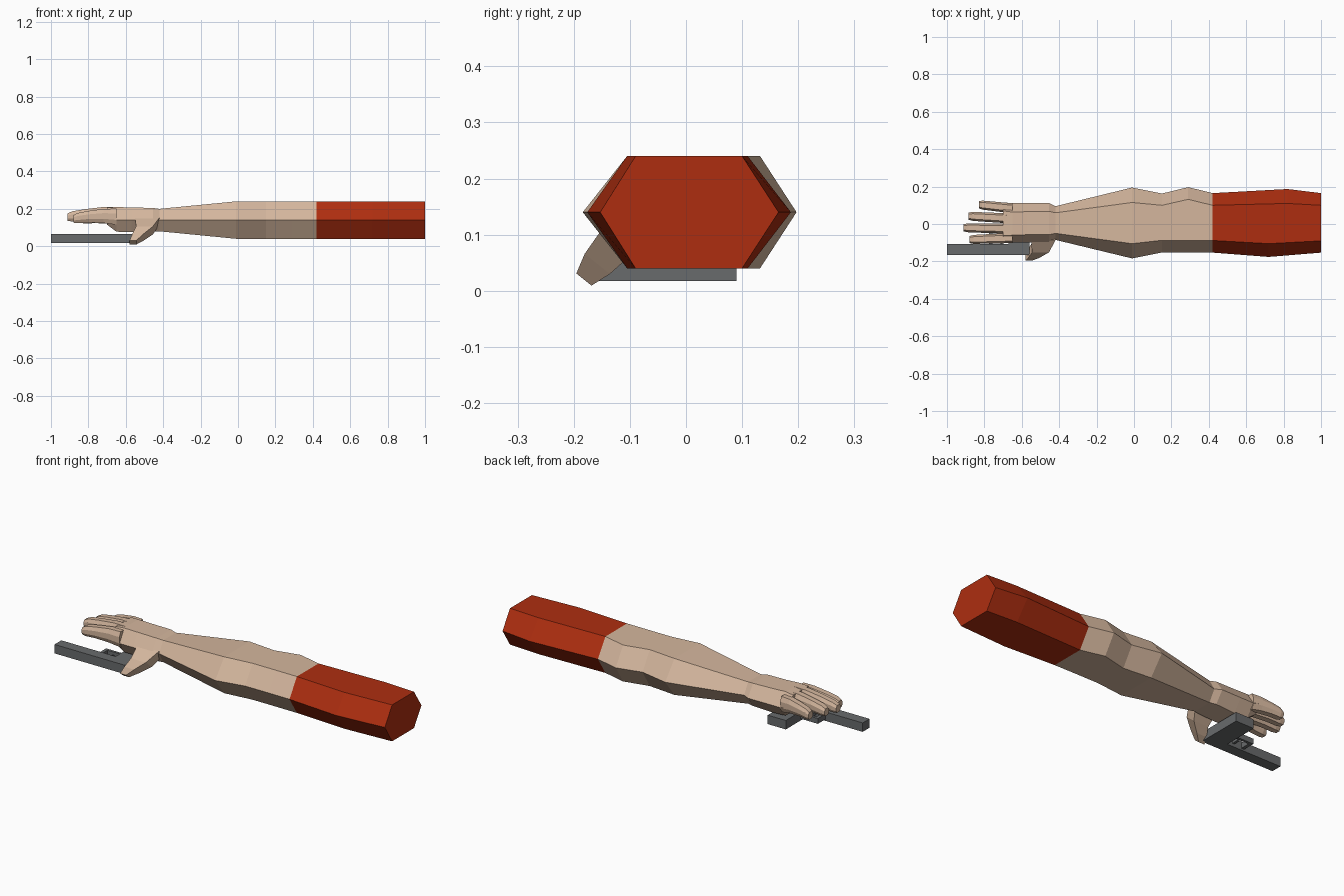
import bpy, bmesh
from mathutils import Vector

if "Cube" in bpy.data.objects:
    bpy.data.objects.remove(bpy.data.objects["Cube"])


def material(name, rgb):
    m = bpy.data.materials.new(name)
    m.diffuse_color = (*rgb, 1)
    m.use_nodes = True
    m.node_tree.nodes["Principled BSDF"].inputs["Base Color"].default_value = m.diffuse_color
    return m


SKIN = material("skin", (0.66, 0.47, 0.34))
RED = material("red sleeve", (0.42, 0.027, 0.005))
GREY = material("dark grey metal", (0.14, 0.145, 0.15))


def loft(name, rings, mat):
    """Bridge a list of equal-length point rings and cap both ends."""
    bm = bmesh.new()
    vs = [[bm.verts.new(p) for p in r] for r in rings]
    n = len(rings[0])
    for a, b in zip(vs, vs[1:]):
        for i in range(n):
            j = (i + 1) % n
            bm.faces.new((a[i], a[j], b[j], b[i]))
    bm.faces.new(vs[0])
    bm.faces.new(vs[-1])
    bmesh.ops.recalc_face_normals(bm, faces=bm.faces)
    me = bpy.data.meshes.new(name)
    bm.to_mesh(me)
    bm.free()
    me.materials.append(mat)
    ob = bpy.data.objects.new(name, me)
    bpy.context.collection.objects.link(ob)
    return ob


def arm_ring(xl, xr, y0, t0, t1, y1, zb, zt, zm=0.14):
    """Six-sided section: xl is x on the -y side, xr on the +y side."""
    return [(xl, y0, zm), (xl, t0, zt), (xr, t1, zt),
            (xr, y1, zm), (xr, t1, zb), (xl, t0, zb)]


def box(name, x0, x1, y0, y1, z0, z1, mat):
    ring = lambda x: [(x, y0, z0), (x, y1, z0), (x, y1, z1), (x, y0, z1)]
    return loft(name, [ring(x0), ring(x1)], mat)


# sleeve and bare arm share the cuff ring
cuff = arm_ring(0.42, 0.42, -0.153, -0.088, 0.10, 0.165, 0.04, 0.24)
loft("sleeve", [
    arm_ring(1.0, 1.0, -0.153, -0.09, 0.10, 0.165, 0.04, 0.24),
    arm_ring(0.72, 0.82, -0.176, -0.105, 0.11, 0.187, 0.04, 0.24),
    cuff], RED)
loft("forearm_and_palm", [
    cuff,
    arm_ring(0.29, 0.29, -0.152, -0.087, 0.132, 0.197, 0.04, 0.24),
    arm_ring(0.15, 0.15, -0.152, -0.087, 0.10, 0.163, 0.04, 0.24),
    arm_ring(-0.01, -0.01, -0.184, -0.105, 0.115, 0.195, 0.04, 0.24),
    arm_ring(-0.42, -0.42, -0.085, -0.05, 0.06, 0.095, 0.08, 0.20),
    arm_ring(-0.455, -0.455, -0.10, -0.057, 0.068, 0.113, 0.08, 0.205),
    arm_ring(-0.57, -0.57, -0.10, -0.057, 0.066, 0.112, 0.075, 0.207),
    arm_ring(-0.65, -0.65, -0.10, -0.06, 0.064, 0.112, 0.078, 0.210),
    arm_ring(-0.70, -0.70, -0.10, -0.062, 0.07, 0.115, 0.115, 0.206, 0.15),
], SKIN)


# fingers: root y, tip y, tip x, height of knuckle centre
def finger_ring(x, y, z, w, h):
    return [(x, y - w, z - h * 0.4), (x, y - w, z + h * 0.4), (x, y - w * 0.6, z + h),
            (x, y + w * 0.6, z + h), (x, y + w, z + h * 0.4), (x, y + w, z - h * 0.4),
            (x, y + w * 0.6, z - h), (x, y - w * 0.6, z - h)]


fingers = {"little": (0.084, 0.103, -0.83, 0.155), "ring": (0.029, 0.042, -0.885, 0.165),
           "middle": (-0.025, -0.02, -0.912, 0.167), "index": (-0.075, -0.083, -0.88, 0.158)}
for name, (ya, yb, xt, z) in fingers.items():
    xa = -0.65
    rings = []
    for t, dz, w, h in ((0, 0, .027, .043), (.3, .004, .026, .038),
                        (.65, 0, .025, .031), (.9, -.007, .024, .027), (1, -.012, .019, .02)):
        rings.append(finger_ring(xa + (xt - xa) * t, ya + (yb - ya) * t, z + dz, w, h))
    loft(name + "_finger", rings, SKIN)


# thumb reaching down around the grip
def thumb_ring(x, y, z, half_x, half_t):
    side = Vector((0, 0.75, -0.6)) * half_t
    c = Vector((x, y, z))
    dx = Vector((half_x, 0, 0))
    return [c - dx - side, c + dx - side, c + dx + side, c - dx + side]


loft("thumb", [
    thumb_ring(-0.485, -0.065, 0.135, 0.065, 0.030),
    thumb_ring(-0.50, -0.125, 0.085, 0.045, 0.036),
    thumb_ring(-0.535, -0.158, 0.048, 0.030, 0.030),
    thumb_ring(-0.562, -0.182, 0.020, 0.018, 0.018)], SKIN)

# hand-held metal tool lying on its side: barrel, grip and trigger guard
box("barrel", -1.0, -0.56, -0.165, -0.106, 0.017, 0.066, GREY)
box("grip", -0.67, -0.56, -0.11, 0.09, 0.017, 0.066, GREY)
box("guard_bar", -0.775, -0.66, -0.052, -0.038, 0.027, 0.056, GREY)
box("guard_front", -0.775, -0.757, -0.11, -0.038, 0.027, 0.056, GREY)
box("trigger", -0.715, -0.702, -0.11, -0.07, 0.034, 0.049, GREY)
